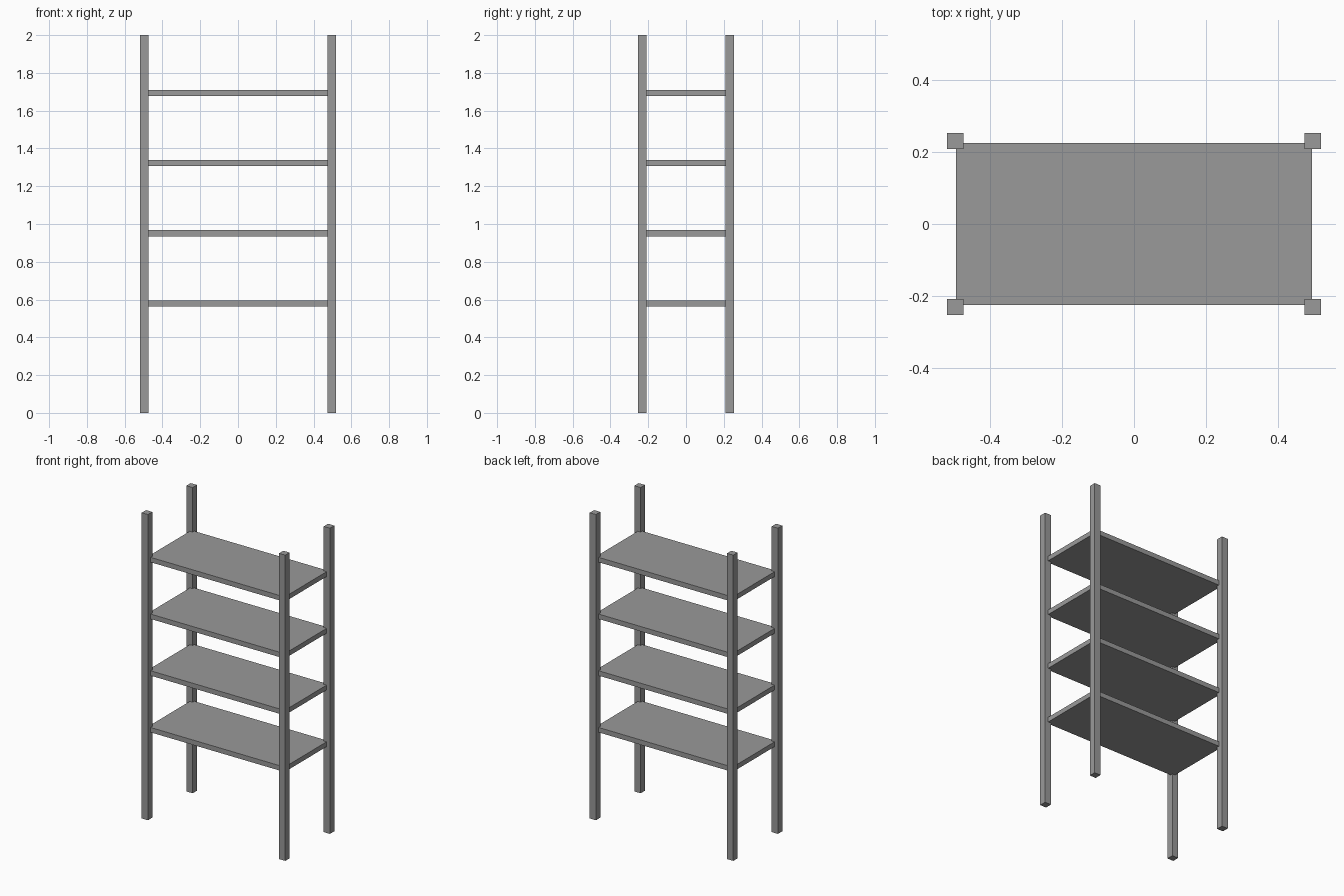
import bpy

cube = bpy.data.objects.get("Cube")
if cube:
    bpy.data.objects.remove(cube, do_unlink=True)

# Single grey finish
grey = bpy.data.materials.new("mid_grey")
grey.use_nodes = True
colour = (0.32, 0.32, 0.32, 1)
grey.diffuse_color = colour
grey.node_tree.nodes["Principled BSDF"].inputs["Base Color"].default_value = colour


def box(name, centre, size):
    bpy.ops.mesh.primitive_cube_add(size=1, location=centre)
    ob = bpy.context.object
    ob.name = name
    ob.scale = size
    bpy.ops.object.transform_apply(location=False, rotation=False, scale=True)
    ob.data.materials.append(grey)
    return ob


# Four square corner posts
POST = 0.045
for side, sx in (("left", 1), ("right", -1)):
    for end, sy in (("front", -1), ("back", 1)):
        box(f"{end}_{side}_post", (sx * 0.497, sy * 0.231, 1), (POST, POST, 2))

# Four evenly spaced shelves let into the posts
for i in range(4):
    box(f"shelf_{i + 1}", (0, 0, 0.58 + i * 0.371), (0.99, 0.45, 0.032))
